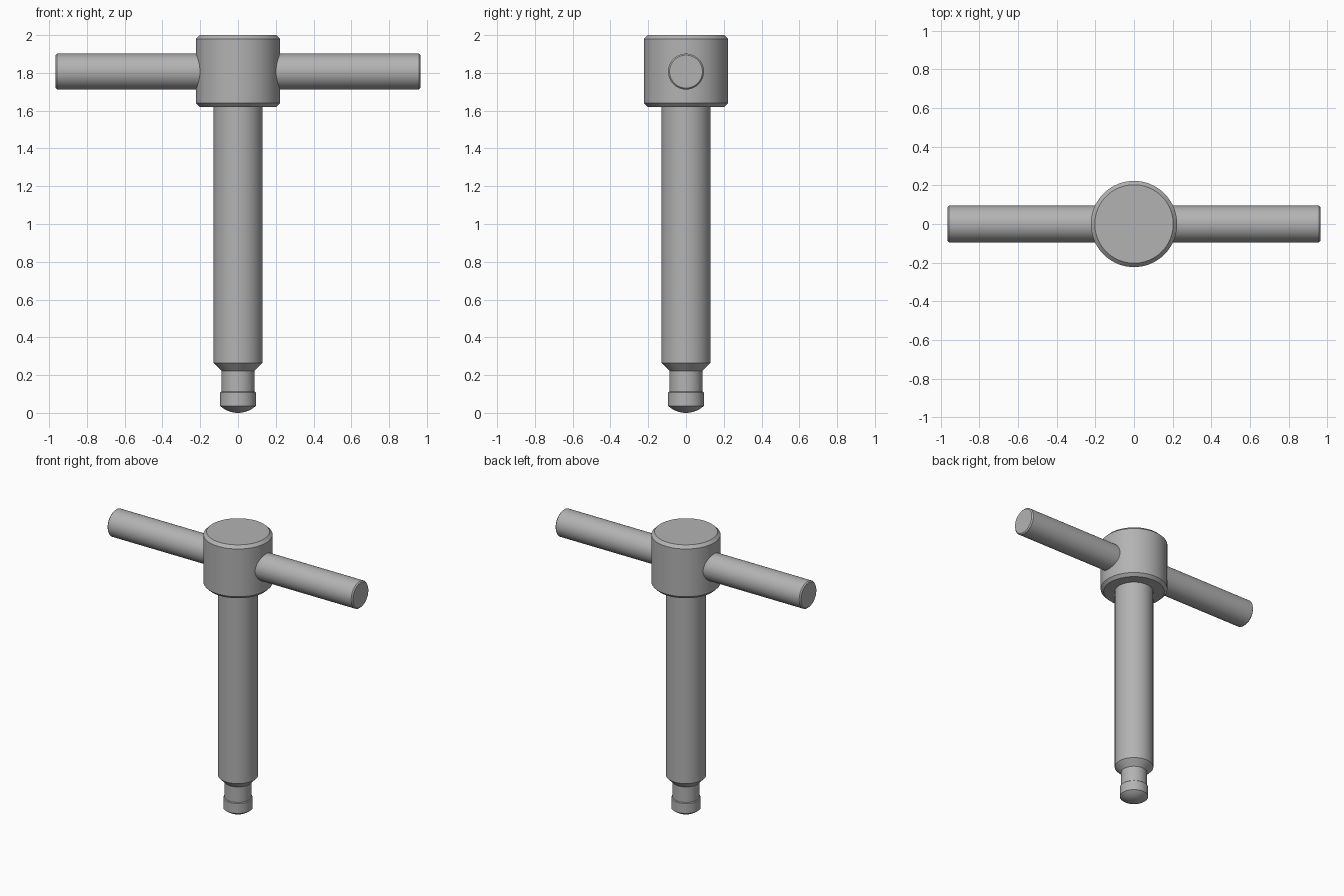
import bpy
import math
from mathutils import Matrix

if "Cube" in bpy.data.objects:
    bpy.data.objects.remove(bpy.data.objects["Cube"])

steel = bpy.data.materials.new("grey_steel")
steel.diffuse_color = (0.45, 0.45, 0.45, 1.0)
steel.use_nodes = True
steel.node_tree.nodes["Principled BSDF"].inputs["Base Color"].default_value = steel.diffuse_color
SIDES = 64


def lathe(name, profile, matrix=Matrix()):
    """Turn (radius, height) points around z; zero radius makes a pole."""
    verts, faces, rings = [], [], []
    for r, z in profile:
        count = SIDES if r > 0 else 1
        rings.append(range(len(verts), len(verts) + count))
        for i in range(count):
            a = 2 * math.pi * i / SIDES
            verts.append((r * math.cos(a), r * math.sin(a), z))
    for low, high in zip(rings, rings[1:]):
        for i in range(SIDES):
            j = (i + 1) % SIDES
            if len(low) == 1:
                faces.append((low[0], high[j], high[i]))
            elif len(high) == 1:
                faces.append((low[i], low[j], high[0]))
            else:
                faces.append((low[i], low[j], high[j], high[i]))
    # Flat caps on open ends
    if len(rings[0]) > 1:
        faces.append(tuple(reversed(rings[0])))
    if len(rings[-1]) > 1:
        faces.append(tuple(rings[-1]))
    mesh = bpy.data.meshes.new(name)
    mesh.from_pydata(verts, [], faces)
    mesh.transform(matrix)
    mesh.materials.append(steel)
    obj = bpy.data.objects.new(name, mesh)
    bpy.context.collection.objects.link(obj)
    bpy.ops.object.select_all(action='DESELECT')
    obj.select_set(True)
    bpy.context.view_layer.objects.active = obj
    bpy.ops.object.shade_smooth_by_angle(angle=math.radians(25))
    return obj


# Shaft with tapered shoulder, neck, collar and domed tip
TIP_R, TIP_H = 0.095, 0.037
sphere_r = (TIP_R ** 2 + TIP_H ** 2) / (2 * TIP_H)
dome = [(0.0, 0.0)]
for k in range(1, 7):
    r = TIP_R * k / 6
    dome.append((r, sphere_r - math.sqrt(sphere_r ** 2 - r ** 2)))
lathe("shaft", dome + [
    (0.095, 0.107), (0.09, 0.112), (0.087, 0.112), (0.087, 0.222),
    (0.129, 0.265), (0.129, 1.63)])

# Chamfered head
lathe("head", [(0.203, 1.62), (0.223, 1.64), (0.223, 1.98), (0.203, 2.0)])

# Cross bar through the head
lathe("cross_bar",
      [(0.087, -0.966), (0.095, -0.958), (0.095, 0.958), (0.087, 0.966)],
      Matrix.Translation((0, 0, 1.807)) @ Matrix.Rotation(math.pi / 2, 4, 'Y'))
